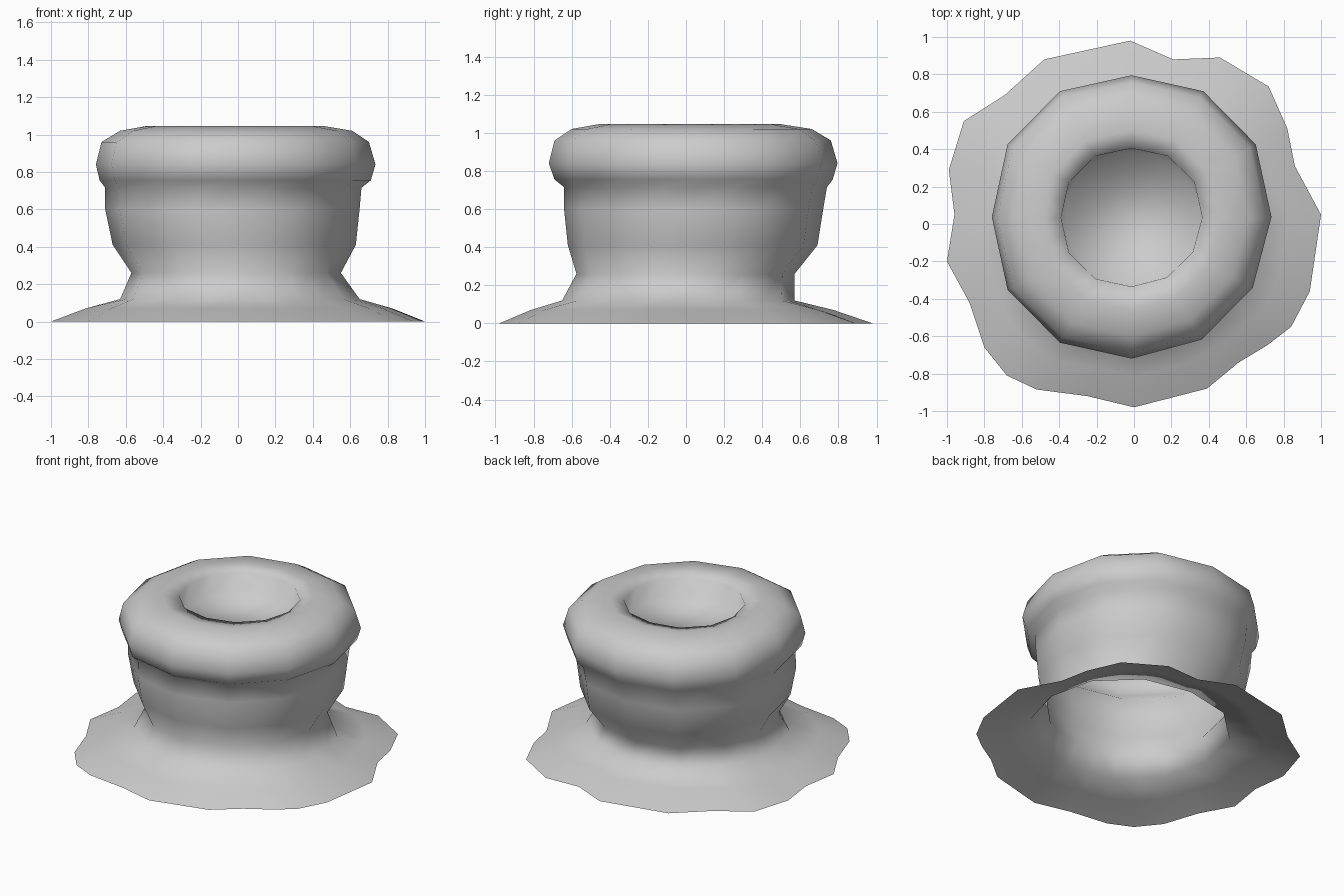
import bpy, bmesh, math

if "Cube" in bpy.data.objects:
    bpy.data.objects.remove(bpy.data.objects["Cube"])

# ragged outline of the skirt on the ground, clockwise from the back
SKIRT = [(-.02, .98), (.21, .88), (.46, .89), (.72, .735), (.82, .51), (.86, .31),
         (1, .05), (.94, -.36), (.84, -.55), (.71, -.65), (.56, -.74), (.39, -.88),
         (0, -.98), (-.25, -.92), (-.52, -.885), (-.68, -.81), (-.80, -.66), (-.88, -.42),
         (-1, -.20), (-.96, .05), (-.99, .29), (-.91, .55), (-.69, .69), (-.48, .88)]

# wall profile, ground to hollow: height, left, right, front, back extents
RINGS = [(.12, -.63, .65, -.65, .57), (.26, -.57, .55, -.575, .57),
         (.41, -.67, .63, -.62, .69), (.60, -.71, .65, -.64, .72),
         (.715, -.71, .66, -.64, .74), (.755, -.74, .71, -.69, .77),
         (.84, -.76, .735, -.72, .795), (.96, -.73, .70, -.69, .76),
         (1.02, -.63, .61, -.60, .66), (1.045, -.49, .46, -.46, .50),
         (1.025, -.39, .365, -.335, .405), (.90, -.385, .36, -.33, .40)]


def twelve_sided_ring(z, left, right, front, back):
    """24 points on a twelve-sided outline (every other point is a side's middle)."""
    cx, cy = (left + right) / 2, (front + back) / 2
    rx, ry = (right - left) / 2, (back - front) / 2
    corners = []
    for i in range(12):
        # diagonal corners reach slightly further, except at the front right
        k = 1 if i % 3 == 0 or i in (4, 5) else 1.025
        a = i * math.pi / 6
        corners.append((cx + k * rx * math.sin(a), cy + k * ry * math.cos(a)))
    pts = []
    for i, a in enumerate(corners):
        b = corners[(i + 1) % 12]
        pts += [(a[0], a[1], z), ((a[0] + b[0]) / 2, (a[1] + b[1]) / 2, z)]
    return pts


walls = [twelve_sided_ring(*r) for r in RINGS]
ground = [(x, y, 0) for x, y in SKIRT]
# middle of the skirt, slightly bulged
middle = [((a[0] + b[0]) / 2, (a[1] + b[1]) / 2, .07) for a, b in zip(ground, walls[0])]

bm = bmesh.new()
loops = [[bm.verts.new(p) for p in ring] for ring in [ground, middle] + walls]
n = len(SKIRT)
for low, high in zip(loops, loops[1:]):
    for i in range(n):
        j = (i + 1) % n
        bm.faces.new((low[j], low[i], high[i], high[j]))

# flat floor of the hollow
bm.faces.new(loops[-1])

bmesh.ops.recalc_face_normals(bm, faces=bm.faces)
bm.normal_update()
# the lip top must face up
if sum(f.normal.z * f.calc_area() for f in bm.faces) < 0:
    bmesh.ops.reverse_faces(bm, faces=bm.faces)
for f in bm.faces:
    f.smooth = True
mesh = bpy.data.meshes.new("flared_pot")
bm.to_mesh(mesh)
bm.free()
bpy.context.collection.objects.link(bpy.data.objects.new("flared_pot", mesh))
